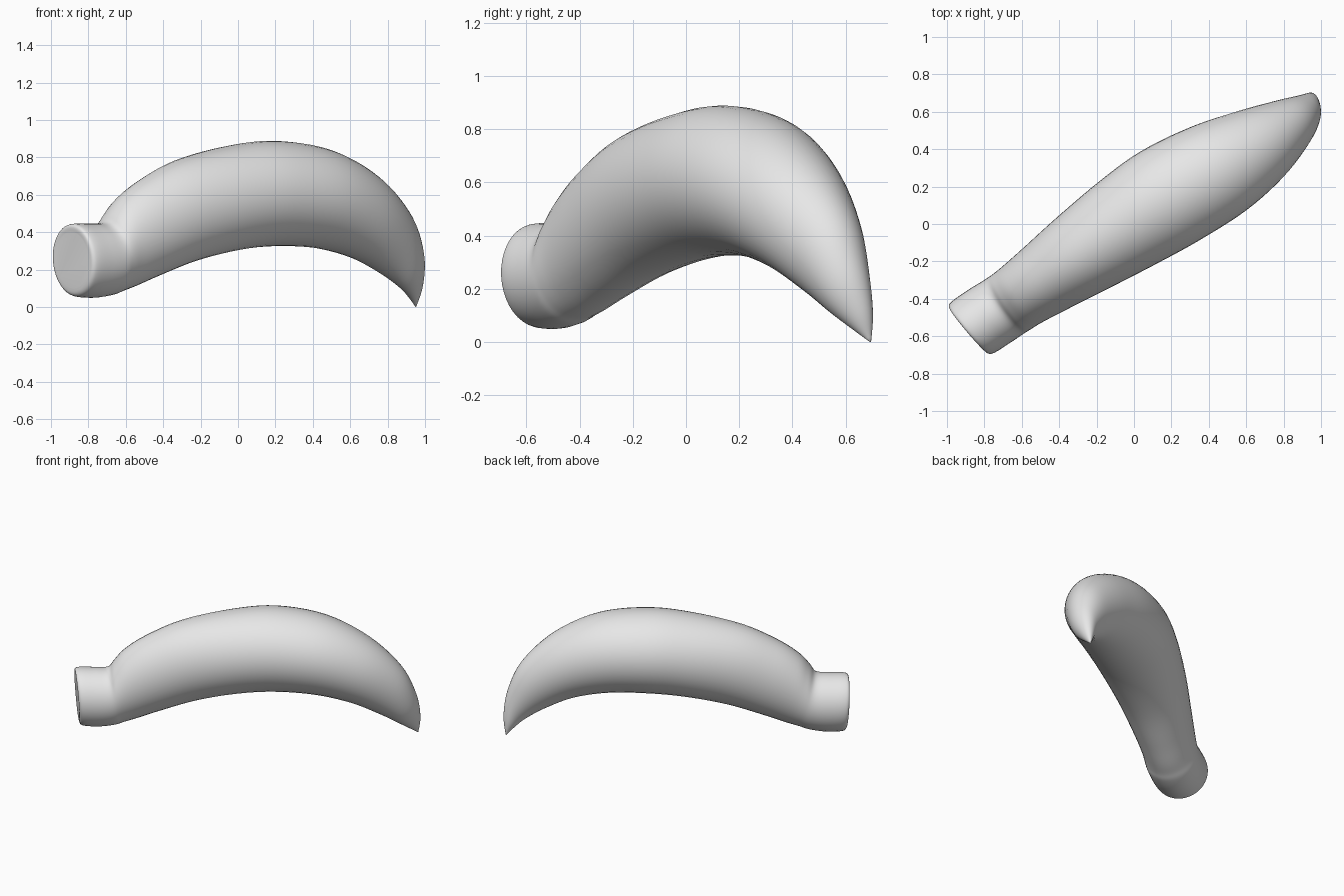
import bpy, bmesh, math
from mathutils import Vector

if "Cube" in bpy.data.objects:
    bpy.data.objects.remove(bpy.data.objects["Cube"])

# Horn axis on plan: s runs along the horn, t across it
A = math.atan2(0.555, 0.83)
def world(s, t, z):
    return Vector((s * math.cos(A) - t * math.sin(A), s * math.sin(A) + t * math.cos(A), z))

# Section: outer-ridge s,z, inner-ridge s,z, side offset, half width, end skew
SECTIONS = [
    (-1.060, .400, -1.045, .100, .020, .135, .11),
    (-1.062, .435, -1.035, .065, .020, .165, .11),
    (-1.030, .446, -1.000, .052, .020, .178, .10),
    (-.930, .446, -.900, .050, .020, .180, .07),
    (-.850, .452, -.800, .065, .018, .178, .03),
    (-.810, .505, -.740, .085, .018, .179, .00),
    (-.740, .585, -.660, .110, .020, .184, .00),
    (-.600, .680, -.510, .165, .022, .202, .00),
    (-.370, .785, -.270, .245, .025, .234, .00),
    (-.050, .860, .000, .302, .025, .268, .00),
    (.250, .888, .240, .325, .018, .285, .00),
    (.576, .840, .500, .315, -.005, .268, .00),
    (.860, .700, .730, .262, -.022, .215, .00),
    (1.070, .500, .920, .175, -.022, .146, .00),
    (1.165, .300, 1.050, .098, -.010, .092, .00),
    (1.192, .130, 1.125, .042, .020, .045, .00),
    (1.178, .004, 1.174, .000, .047, .003, .00),
]
SIDES, STEPS = 40, 5

def smooth(rows, i, u):
    p = [rows[min(max(i + k, 0), len(rows) - 1)] for k in (-1, 0, 1, 2)]
    return [0.5 * (2 * b + (c - a) * u + (2 * a - 5 * b + 4 * c - d) * u * u
                   + (3 * b - a - 3 * c + d) * u ** 3) for a, b, c, d in zip(*p)]

rows = [smooth(SECTIONS, i, k / STEPS) for i in range(len(SECTIONS) - 1) for k in range(STEPS)]
rows.append(SECTIONS[-1])

# Horn skin with a round root
bm = bmesh.new()
rings = []
for su, zu, sl, zl, tc, r, skew in rows:
    ring = []
    for j in range(SIDES):
        a = 2 * math.pi * j / SIDES
        h, t = (1 + math.cos(a)) / 2, r * math.sin(a)
        ring.append(bm.verts.new(world(sl + (su - sl) * h - skew * t, tc + t, zl + (zu - zl) * h)))
    rings.append(ring)
for p, q in zip(rings, rings[1:]):
    for j in range(SIDES):
        k = (j + 1) % SIDES
        bm.faces.new((p[j], p[k], q[k], q[j]))
bm.faces.new(rings[0][::-1])
bm.faces.new(rings[-1])
bmesh.ops.recalc_face_normals(bm, faces=bm.faces)

mesh = bpy.data.meshes.new("curved_horn")
bm.to_mesh(mesh)
bm.free()
horn = bpy.data.objects.new("curved_horn", mesh)
bpy.context.collection.objects.link(horn)

# Pale grey horn
mat = bpy.data.materials.new("pale_grey")
mat.diffuse_color = (0.8, 0.8, 0.8, 1)
mat.use_nodes = True
mat.node_tree.nodes["Principled BSDF"].inputs["Base Color"].default_value = mat.diffuse_color
mesh.materials.append(mat)
bpy.context.view_layer.objects.active = horn
horn.select_set(True)
bpy.ops.object.shade_smooth_by_angle(angle=math.radians(50))
